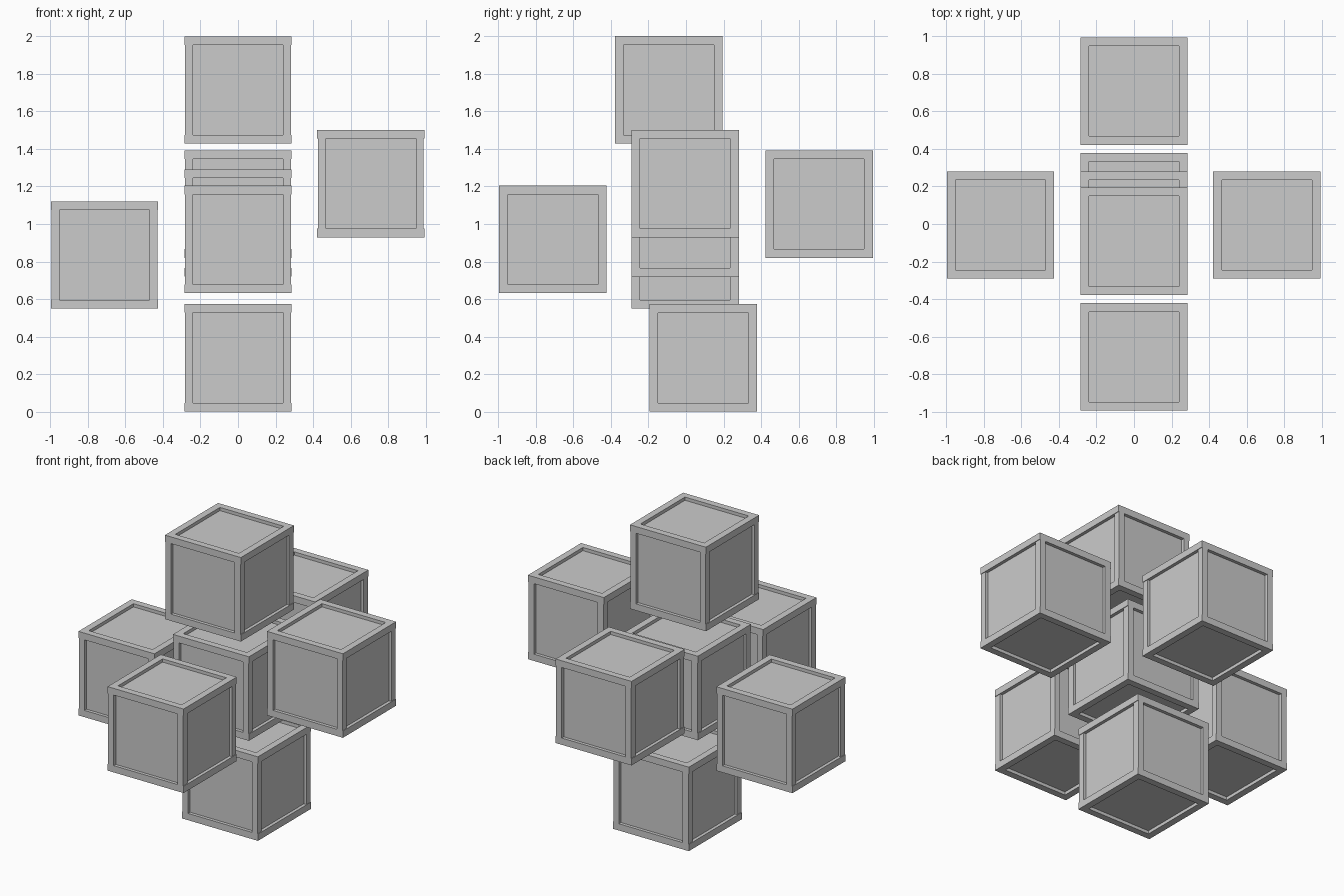
import bpy, bmesh
from mathutils import Matrix, Vector

if "Cube" in bpy.data.objects:
    bpy.data.objects.remove(bpy.data.objects["Cube"])

S = 0.572      # outer crate size
B = 0.046      # beam thickness
R = 0.022      # panel recess
T = 0.004      # small inset of the posts at the sides


def add_box(bm, centre, size):
    m = Matrix.Translation(Vector(centre)) @ Matrix.Diagonal((*size, 1))
    bmesh.ops.create_cube(bm, size=1, matrix=m)


def make_object(name, mesh, loc):
    ob = bpy.data.objects.new(name, mesh)
    ob.location = loc
    bpy.context.collection.objects.link(ob)


def to_mesh(bm, name):
    me = bpy.data.meshes.new(name)
    bm.to_mesh(me)
    bm.free()
    return me


# Frame: long rails along x, rails along y between them, upright posts
frame = bmesh.new()
h = (S - B) / 2
for a in (-1, 1):
    for b in (-1, 1):
        add_box(frame, (0, a * h, b * h), (S, B, B))
        add_box(frame, (a * h, 0, b * h), (B, S - 2 * B, B))
        add_box(frame, (a * (h - T / 2), b * h, 0), (B - T, B, S - 2 * B))
frame_mesh = to_mesh(frame, "crate_frame")

# Recessed panels: one solid core behind the frame
core = bmesh.new()
add_box(core, (0, 0, 0), [S - 2 * R] * 3)
core_mesh = to_mesh(core, "crate_panels")

# Seven crates in a staggered cross
crates = {
    "centre": (0, -0.005, 1.005),
    "top": (0, -0.092, 1.714),
    "bottom": (0, 0.092, 0.287),
    "left": (-0.712, -0.005, 0.835),
    "right": (0.708, -0.005, 1.215),
    "front": (0, -0.708, 0.918),
    "back": (0, 0.708, 1.106),
}
for name, loc in crates.items():
    make_object(name + "_crate_frame", frame_mesh, loc)
    make_object(name + "_crate_panels", core_mesh, loc)
